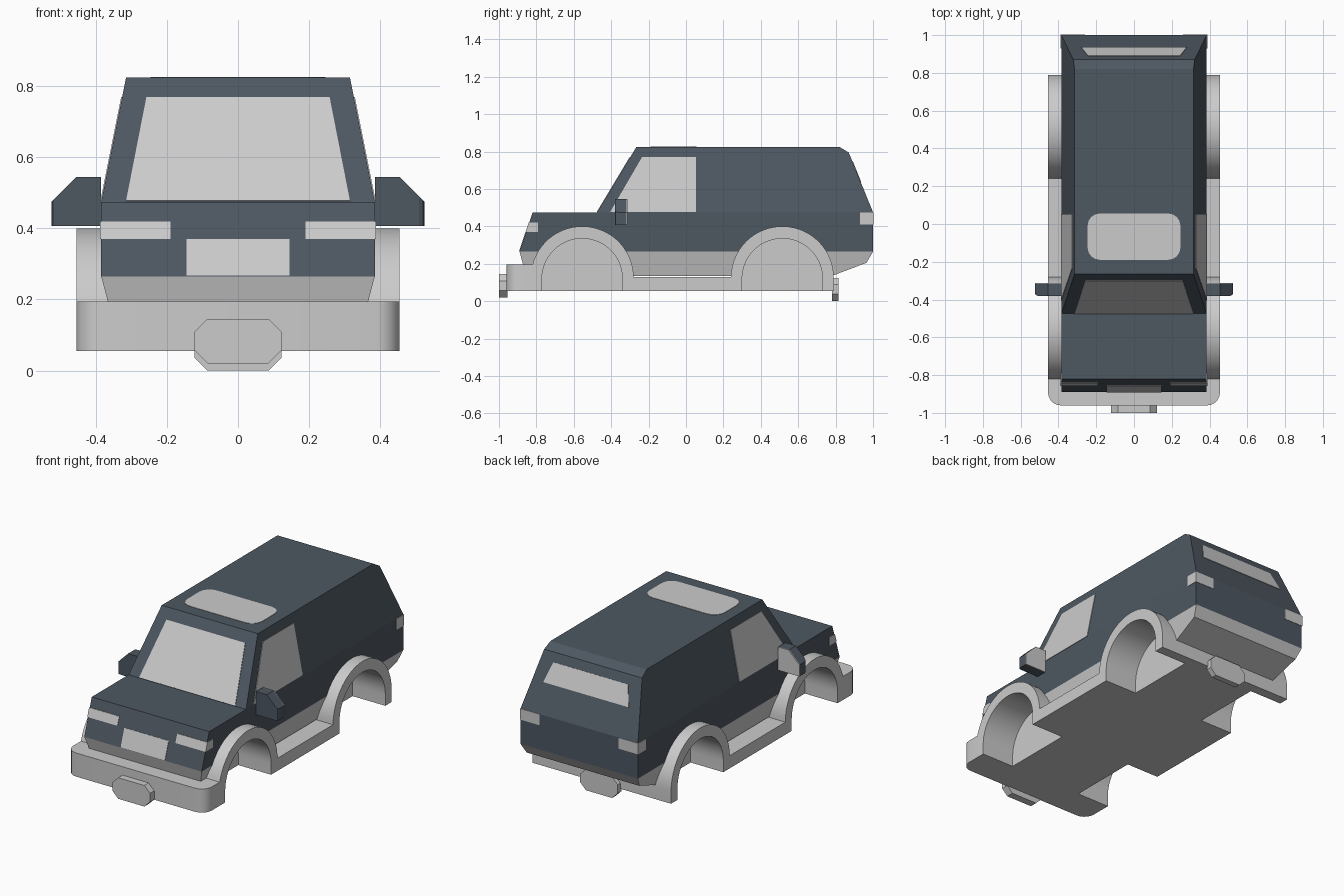
import bpy, bmesh
from math import sin, cos, pi, radians
from mathutils import Vector

if "Cube" in bpy.data.objects:
    bpy.data.objects.remove(bpy.data.objects["Cube"])

paint = bpy.data.materials.new("dark_paint")
paint.diffuse_color = (0.075, 0.095, 0.12, 1)
paint.use_nodes = True
paint.node_tree.nodes["Principled BSDF"].inputs["Base Color"].default_value = paint.diffuse_color


def solid(name, loops, mat=None, bevel=None):
    """One or more closed solids, each bridged between two matching loops of points."""
    bm = bmesh.new()
    for a, b in loops:
        va, vb = [bm.verts.new(p) for p in a], [bm.verts.new(p) for p in b]
        bm.faces.new(va)
        bm.faces.new(vb[::-1])
        for i in range(len(va)):
            j = (i + 1) % len(va)
            bm.faces.new((va[j], va[i], vb[i], vb[j]))
    bmesh.ops.recalc_face_normals(bm, faces=bm.faces)
    if bevel:
        test, size, segs = bevel
        edges = [e for e in bm.edges if test(e)]
        bmesh.ops.bevel(bm, geom=edges, offset=size, segments=segs,
                        profile=0.5, affect='EDGES')
    me = bpy.data.meshes.new(name)
    bm.to_mesh(me)
    bm.free()
    ob = bpy.data.objects.new(name, me)
    bpy.context.collection.objects.link(ob)
    if mat:
        me.materials.append(mat)
    return ob


def side_prism(x0, x1, profile):
    """Pair of loops for a (y, z) profile extruded along x."""
    return [(x0, y, z) for y, z in profile], [(x1, y, z) for y, z in profile]


def front_prism(y0, y1, profile):
    """Pair of loops for an (x, z) profile extruded along y."""
    return [(x, y0, z) for x, z in profile], [(x, y1, z) for x, z in profile]


def tapered(profile, width):
    return ([(width(z), y, z) for y, z in profile], [(-width(z), y, z) for y, z in profile])


def panel(name, pts, t=0.003):
    """Thin plate straddling the surface it lies on."""
    p = [Vector(q) for q in pts]
    n = (p[1] - p[0]).cross(p[-1] - p[0]).normalized() * t
    return solid(name, [([q + n for q in p], [q - n for q in p])])


def arc(cy, cz, r, a0, a1, n=28):
    return [(cy + r * cos(a0 + (a1 - a0) * i / n), cz + r * sin(a0 + (a1 - a0) * i / n))
            for i in range(n + 1)]


def activate(ob):
    bpy.ops.object.select_all(action='DESELECT')
    ob.select_set(True)
    bpy.context.view_layer.objects.active = ob


def smooth(ob):
    activate(ob)
    bpy.ops.object.shade_smooth_by_angle(angle=radians(28))


def cut(ob, cutter):
    activate(ob)
    m = ob.modifiers.new("wheel_wells", 'BOOLEAN')
    m.operation, m.solver, m.object = 'DIFFERENCE', 'EXACT', cutter
    bpy.ops.object.modifier_apply(modifier=m.name)


WHEELS = (-0.555, 0.515)


def well_cutter(name, r, inner):
    loops = []
    for cy in WHEELS:
        prof = [(cy + r, -0.1)] + arc(cy, 0.12, r, 0, pi) + [(cy - r, -0.1)]
        loops += [side_prism(s * inner, s * 0.7, prof) for s in (1, -1)]
    ob = solid(name, loops)
    ob.hide_render = True
    return ob


# Body shell: cabin, painted lower body, grey underbody
solid("cabin", [tapered([(-0.475, 0.475), (-0.265, 0.825), (0.82, 0.825), (0.87, 0.795),
                         (1.0, 0.475)], lambda z: 0.385 - (z - 0.475) * 0.2)], paint)
lower = solid("lower_body", [tapered([(-0.89, 0.265), (-0.82, 0.475), (1.0, 0.475),
                                      (1.0, 0.265)], lambda z: 0.385)], paint)
under = solid("underbody", [tapered([(-0.89, 0.265), (1.0, 0.265), (0.965, 0.205),
                                     (0.78, 0.135), (-0.855, 0.135)],
                                    lambda z: 0.385 - (0.265 - z) * 0.267)])

# Chassis with bumper, sills and wheel arches
outline = [(-0.96, 0.055), (-0.96, 0.195)]
outline += arc(WHEELS[0], 0.125, 0.275, pi - 0.257, 0.018)
outline += arc(WHEELS[1], 0.125, 0.275, pi - 0.018, 0)
outline += [(0.79, 0.055)]
chassis = solid("chassis", [side_prism(-0.455, 0.455, outline)],
                bevel=(lambda e: all(v.co.y < -0.95 for v in e.verts)
                       and abs(e.verts[0].co.z - e.verts[1].co.z) > 0.1, 0.067, 5))

# Wheel wells
wells = well_cutter("well_cutter", 0.215, 0.24)
wide_wells = well_cutter("body_well_cutter", 0.245, 0.22)
cut(chassis, wells)
cut(lower, wide_wells)
cut(under, wide_wells)
for ob in (wells, wide_wells):
    bpy.data.objects.remove(ob)
smooth(chassis)


# Windows
def screen_y(z):
    return -0.475 + (z - 0.475) * 0.6


def tail_y(z):
    return 1.0 - (z - 0.475) * 0.13 / 0.32


panel("windshield", [(x, screen_y(z), z) for x, z in
                     [(-0.315, 0.477), (0.315, 0.477), (0.258, 0.768), (-0.258, 0.768)]])
panel("rear_window", [(x, tail_y(z), z) for x, z in
                      [(-0.28, 0.635), (0.28, 0.635), (0.245, 0.745), (-0.245, 0.745)]])
sunroof = []
for i, (sx, sy) in enumerate([(1, 1), (-1, 1), (-1, -1), (1, -1)]):
    sunroof += [(x, y, 0.825) for x, y in
                arc(sx * 0.18, -0.067 + sy * 0.057, 0.066, i * pi / 2, (i + 1) * pi / 2, 4)]
panel("sunroof", sunroof, 0.002)
for s, side in ((1, "right"), (-1, "left")):
    panel(side + "_window", [(s * (0.385 - (z - 0.475) * 0.2), y, z) for y, z in
                             [(-0.405, 0.477), (0.053, 0.477), (0.053, 0.77), (-0.235, 0.77)]])

    # Lamps wrapping round the corners
    solid(side + "_headlight", [side_prism(s * 0.19, s * 0.388, [
        (-0.858, 0.37), (-0.841, 0.42), (-0.79, 0.42), (-0.79, 0.37)])])
    solid(side + "_tail_light", [side_prism(s * 0.26, s * 0.388, [
        (0.93, 0.41), (0.93, 0.475), (1.002, 0.475), (1.002, 0.41)])])

    # Door mirrors with a pale glass on the rear face
    shape = [(s * x, z) for x, z in [(0.385, 0.407), (0.525, 0.407), (0.525, 0.475),
                                     (0.455, 0.545), (0.385, 0.545)]]
    solid(side + "_mirror", [front_prism(-0.38, -0.317, shape)], paint,
          bevel=(lambda e: all(v.co.y < -0.37 and abs(v.co.x) > 0.5 for v in e.verts), 0.015, 2))
    solid(side + "_mirror_glass", [front_prism(-0.317, -0.312, shape)])

# Grille
panel("grille", [(x, -0.82 - (0.475 - z) / 3, z) for x, z in
                 [(-0.145, 0.267), (0.145, 0.267), (0.145, 0.37), (-0.145, 0.37)]])

# Octagonal plates at both ends
for name, y0, y1, z0 in (("front_plate", -1.0, -0.955, 0.02), ("rear_plate", 0.78, 0.815, 0.0)):
    z1, c = z0 + 0.125, 0.037
    solid(name, [front_prism(y0, y1, [
        (-0.123 + c, z0), (0.123 - c, z0), (0.123, z0 + c), (0.123, z1 - c),
        (0.123 - c, z1), (-0.123 + c, z1), (-0.123, z1 - c), (-0.123, z0 + c)])])
